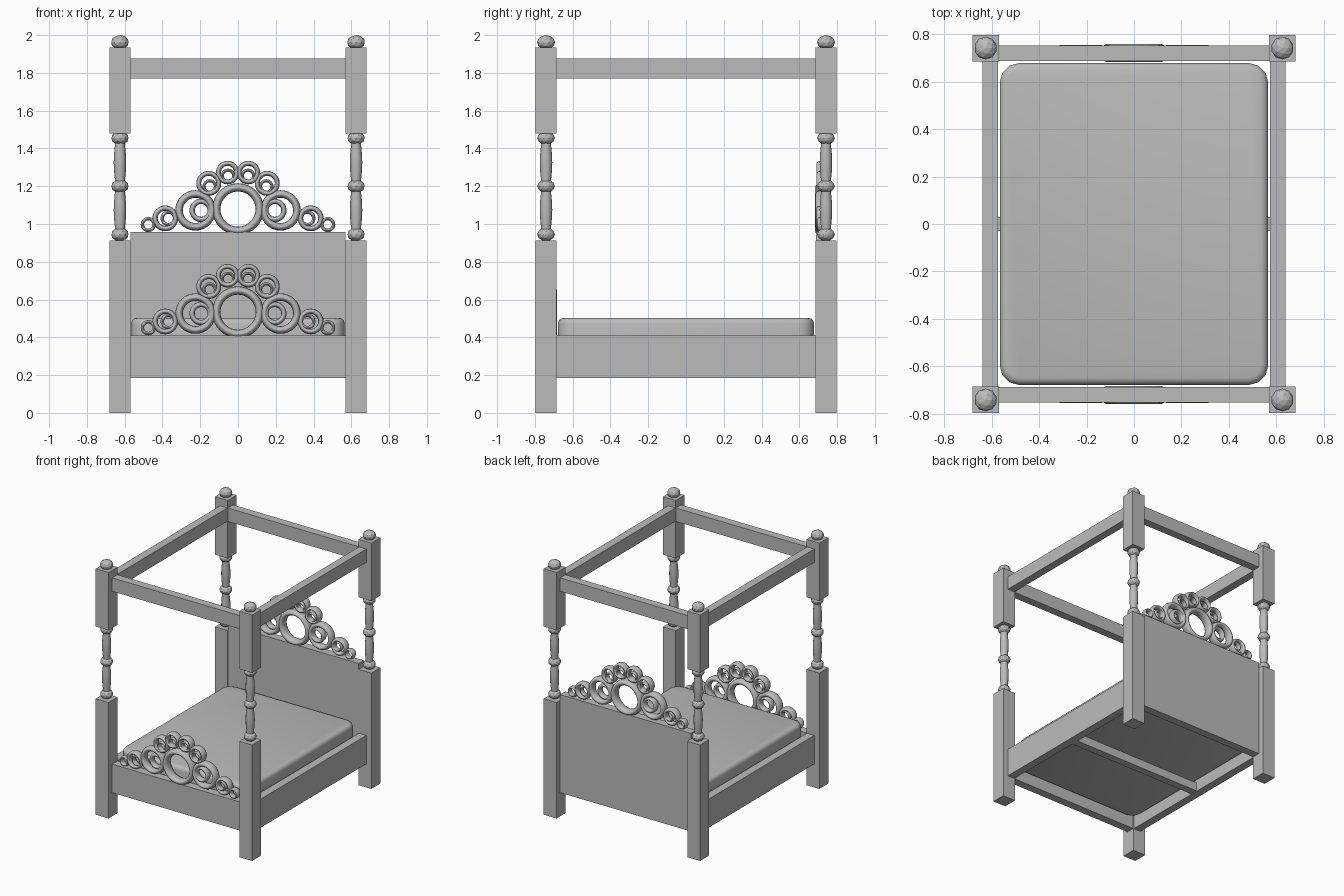
import bpy, bmesh, math

if "Cube" in bpy.data.objects:
    bpy.data.objects.remove(bpy.data.objects["Cube"])

grey = bpy.data.materials.new("plain grey")
grey.diffuse_color = (0.5, 0.5, 0.5, 1)
grey.use_nodes = True
grey.node_tree.nodes["Principled BSDF"].inputs["Base Color"].default_value = grey.diffuse_color


def finish(ob, name, smooth=False):
    ob.name = name
    ob.data.materials.clear()
    ob.data.materials.append(grey)
    if smooth:
        bpy.ops.object.select_all(action='DESELECT')
        ob.select_set(True)
        bpy.context.view_layer.objects.active = ob
        bpy.ops.object.shade_smooth_by_angle(angle=math.radians(40))
    return ob


def box(name, x0, x1, y0, y1, z0, z1):
    bpy.ops.mesh.primitive_cube_add(
        size=1, location=((x0 + x1) / 2, (y0 + y1) / 2, (z0 + z1) / 2))
    ob = bpy.context.object
    ob.scale = (x1 - x0, y1 - y0, z1 - z0)
    return finish(ob, name)


def bead(name, x, y, z, r, h):
    bpy.ops.mesh.primitive_ico_sphere_add(subdivisions=2, radius=1, location=(x, y, z))
    ob = bpy.context.object
    ob.scale = (r, r, h)
    return finish(ob, name)


def spindle(name, x, y, z0, z1, sides=12):
    # turned shaft, slightly fuller in the middle
    profile = [(0.026, 0), (0.027, 0.15), (0.032, 0.35), (0.033, 0.5),
               (0.032, 0.65), (0.027, 0.85), (0.026, 1)]
    bm = bmesh.new()
    loops = []
    for r, t in profile:
        loops.append([bm.verts.new((r * math.cos(2 * math.pi * i / sides),
                                    r * math.sin(2 * math.pi * i / sides),
                                    t * (z1 - z0))) for i in range(sides)])
    for a, b in zip(loops, loops[1:]):
        for i in range(sides):
            j = (i + 1) % sides
            bm.faces.new((a[i], a[j], b[j], b[i]))
    bm.faces.new(loops[0][::-1])
    bm.faces.new(loops[-1])
    me = bpy.data.meshes.new(name)
    bm.to_mesh(me)
    bm.free()
    ob = bpy.data.objects.new(name, me)
    bpy.context.collection.objects.link(ob)
    ob.location = (x, y, z0)
    return finish(ob, name, True)


def ring(name, x, y, z, outer, tube, depth):
    bpy.ops.mesh.primitive_torus_add(
        major_segments=32, minor_segments=12, major_radius=outer - tube,
        minor_radius=tube, location=(x, y, z), rotation=(math.pi / 2, 0, 0))
    ob = bpy.context.object
    ob.scale = (1, 1, depth / tube)
    return finish(ob, name, True)


# four posts with turned middle sections
PX, PY, H = 0.625, 0.741, 0.056
for sx in (-1, 1):
    for sy in (-1, 1):
        x, y = sx * PX, sy * PY
        box("post_lower", x - H, x + H, y - H, y + H, 0, 0.912)
        box("post_upper", x - H, x + H, y - H, y + H, 1.48, 1.935)
        for z in (0.945, 1.2, 1.455):
            bead("post_bead", x, y, z, 0.047, 0.036)
        bead("post_finial", x, y, 1.962, 0.048, 0.038)
        spindle("post_spindle", x, y, 0.95, 1.2)
        spindle("post_spindle", x, y, 1.2, 1.45)

# canopy rails, side rails, footboard and headboard
for s in (-1, 1):
    xa, xb = sorted((s * 0.573, s * 0.637))
    ya, yb = sorted((s * 0.687, s * 0.752))
    box("canopy_side_rail", xa, xb, -0.69, 0.69, 1.77, 1.876)
    box("canopy_end_rail", -0.57, 0.57, ya, yb, 1.77, 1.876)
    box("side_rail", xa, xb, -0.69, 0.69, 0.185, 0.41)
box("footboard", -0.57, 0.57, -0.752, -0.687, 0.185, 0.41)
box("headboard", -0.57, 0.57, 0.687, 0.752, 0.185, 0.957)

# cross slat under the mattress
box("cross_slat", -0.575, 0.575, -0.03, 0.03, 0.19, 0.26)

# ring crest: x, height above board, outer radius, tube radius, half depth
CREST = [(0.225, 0.115, 0.107, 0.02, 0.034), (0.195, 0.115, 0.062, 0.014, 0.026),
         (0.055, 0.315, 0.062, 0.013, 0.030), (0.053, 0.298, 0.038, 0.008, 0.022),
         (0.155, 0.258, 0.066, 0.013, 0.030), (0.150, 0.242, 0.038, 0.008, 0.022),
         (0.385, 0.073, 0.068, 0.014, 0.030), (0.368, 0.073, 0.042, 0.009, 0.022),
         (0.475, 0.040, 0.040, 0.009, 0.024)]
for part, y, base in (("headboard", 0.72, 0.957), ("footboard", -0.72, 0.411)):
    ring(part + "_centre_ring", 0, y, base + 0.122, 0.137, 0.022, 0.038)
    for x, z, r, t, d in CREST:
        for s in (-1, 1):
            ring(part + "_crest_ring", s * x, y, base + z, r, t, d)

# mattress with rounded corners and softened rims
bm = bmesh.new()
bmesh.ops.create_cube(bm, size=1)
for v in bm.verts:
    v.co = (v.co.x * 1.13, v.co.y * 1.355, 0.38 + v.co.z * 0.246)
upright = [e for e in bm.edges if abs(e.verts[0].co.z - e.verts[1].co.z) > 0.1]
bmesh.ops.bevel(bm, geom=upright, offset=0.08, segments=3, profile=0.5, affect='EDGES')
rims = [e for e in bm.edges if abs(e.verts[0].co.z - e.verts[1].co.z) < 0.01]
bmesh.ops.bevel(bm, geom=rims, offset=0.03, segments=3, profile=0.5, affect='EDGES')
me = bpy.data.meshes.new("mattress")
bm.to_mesh(me)
bm.free()
mattress = bpy.data.objects.new("mattress", me)
bpy.context.collection.objects.link(mattress)
finish(mattress, "mattress", True)
